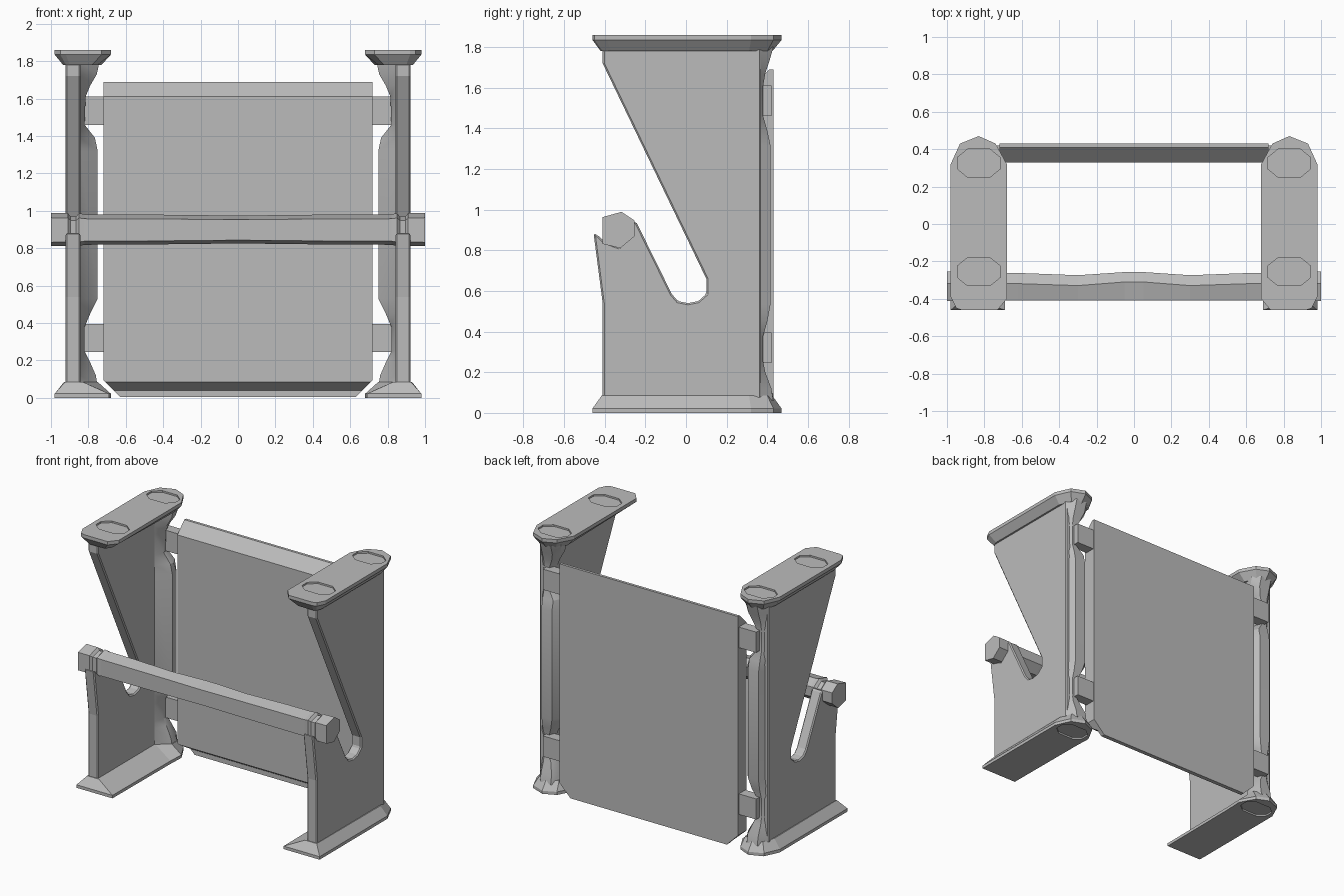
import bpy, bmesh, math

if bpy.data.objects.get("Cube"):
    bpy.data.objects.remove(bpy.data.objects["Cube"])

grey = bpy.data.materials.new("plain grey")
grey.use_nodes = True
tone = (0.5, 0.5, 0.5, 1)
grey.diffuse_color = tone
grey.node_tree.nodes["Principled BSDF"].inputs["Base Color"].default_value = tone


def finish(name, bm, smooth=0, bevel=0):
    bmesh.ops.recalc_face_normals(bm, faces=bm.faces)
    mesh = bpy.data.meshes.new(name)
    bm.to_mesh(mesh)
    bm.free()
    obj = bpy.data.objects.new(name, mesh)
    bpy.context.collection.objects.link(obj)
    mesh.materials.append(grey)
    if bevel:
        mod = obj.modifiers.new("worn edges", 'BEVEL')
        mod.width, mod.segments, mod.limit_method = bevel, 1, 'ANGLE'
    if smooth:
        bpy.ops.object.select_all(action='DESELECT')
        obj.select_set(True)
        bpy.context.view_layer.objects.active = obj
        bpy.ops.object.shade_smooth_by_angle(angle=math.radians(smooth))
    return obj


def loft(name, rings, **opts):
    """Skin a stack of equal-length rings and close both ends."""
    bm = bmesh.new()
    loops = [[bm.verts.new(p) for p in ring] for ring in rings]
    for a, b in zip(loops, loops[1:]):
        for i in range(len(a)):
            j = (i + 1) % len(a)
            bm.faces.new((a[i], a[j], b[j], b[i]))
    bm.faces.new(loops[0])
    bm.faces.new(loops[-1])
    return finish(name, bm, **opts)


def extrude_x(name, profile, x0, x1, **opts):
    return loft(name, [[(x, y, z) for y, z in profile] for x in (x0, x1)], **opts)


def recess(obj, spots, side, down=False):
    """Cut shallow elongated six-sided hollows into a cap or foot."""
    for y0, z in spots:
        ring = [(-.115, -.03), (-.06, -.075), (.06, -.075), (.115, -.03),
                (.115, .03), (.06, .075), (-.06, .075), (-.115, .03)]
        cutter = loft("recess_cutter", [[(side * .83 + x, y0 + y, z + h) for x, y in ring]
                                        for h in (-.012, .012)])
        cutter.hide_render = True
        cutter.hide_set(True)
        cutter.display_type = 'WIRE'
        mod = obj.modifiers.new("recess", 'BOOLEAN')
        mod.object, mod.operation, mod.solver = cutter, 'DIFFERENCE', 'EXACT'
        apply_and_drop(obj, mod, cutter)


def apply_and_drop(obj, mod, cutter):
    bpy.context.view_layer.update()
    baked = bpy.data.meshes.new_from_object(obj.evaluated_get(
        bpy.context.evaluated_depsgraph_get()))
    obj.modifiers.remove(mod)
    obj.data = baked
    bpy.data.objects.remove(cutter)


# Side wall outline (y, z): raked opening, open slot and bar cradle
wall = [(-.41, .07), (.37, .07), (.37, 1.8), (-.41, 1.8), (-.41, 1.72), (.10, .66),
        (.10, .585), (.06, .55), (.01, .54), (-.04, .55), (-.07, .585), (-.245, .94),
        (-.265, .94), (-.265, .87), (-.33, .815), (-.40, .84), (-.43, .87), (-.455, .885),
        (-.41, .54)]

# Pillar stations: height, inner x, back y, outer chamfer start y
pillar = [(.06, .75, .43, .36), (.12, .76, .42, .36), (.20, .795, .39, .35),
          (.25, .82, .38, .35), (.38, .82, .38, .35), (.45, .79, .40, .34),
          (.53, .75, .415, .32), (1.32, .75, .415, .32), (1.39, .765, .40, .34),
          (1.46, .82, .38, .35), (1.61, .815, .38, .35), (1.67, .79, .39, .35),
          (1.73, .755, .41, .36), (1.80, .74, .43, .36)]

# Plan outlines (x, y) shared by caps and feet, front first
cap_rim = [(.73, -.46), (.92, -.46), (.95, -.45), (.98, -.39), (.98, .32), (.93, .43), (.83, .47),
           (.74, .43), (.68, .32), (.68, -.40)]
cap_neck = [(.78, -.42), (.90, -.42), (.92, -.41), (.935, -.37), (.935, .31), (.90, .40),
            (.83, .425), (.77, .40), (.73, .32), (.75, -.38)]
foot_rim = [(.69, -.46), (.98, -.46), (.98, .32), (.93, .43), (.83, .47), (.74, .43), (.68, .32)]
foot_neck = [(.83, -.415), (.925, -.415), (.93, .31), (.90, .40), (.83, .425), (.75, .39),
             (.75, .31), (.83, .24)]
foot_rim.append((.685, .20))

for side, label in ((1, "left"), (-1, "right")):
    def plan(outline, z):
        return [(side * x, y, z) for x, y in outline]

    extrude_x(label + "_side_wall", wall, side * .842, side * .922, bevel=.008)

    rings = []
    for z, inner, back, chamfer in pillar:
        rings.append(plan([(.85, .22), (.922, .22), (.922, chamfer), (.875, back),
                           (max(.79, inner + .02), back), (inner, back - .05),
                           (inner, .315), (.842, .24)], z))
    loft(label + "_back_pillar", rings, smooth=25)

    cap = loft(label + "_top_cap", [plan(cap_neck, 1.78), plan(cap_rim, 1.835),
                                    plan(cap_rim, 1.86)])
    recess(cap, [(.325, 1.86), (-.255, 1.86)], side)
    foot = loft(label + "_foot", [plan(foot_rim, 0), plan(foot_rim, .022), plan(foot_neck, .085)])
    recess(foot, [(.325, 0)], side)

    # Hinge tabs joining the back panel to the pillar
    for part, z in (("lower", .245), ("upper", 1.46)):
        tab = [(.345, z), (.42, z), (.42, z + .15), (.345, z + .15)]
        extrude_x(f"{label}_{part}_hinge_tab", tab, side * .70, side * .86)

# Back panel: slanted top and bottom lips, with the lower corners clipped
lips = [(.33, .085), (.40, .04), (.40, .005), (.43, .005), (.43, 1.69), (.41, 1.69), (.33, 1.61)]
panel = extrude_x("back_panel", lips, -.72, .72)
bm = bmesh.new()
bm.from_mesh(panel.data)
for s in (-1, 1):
    cut = bmesh.ops.bisect_plane(bm, geom=bm.verts[:] + bm.edges[:] + bm.faces[:],
                                 plane_co=(s * .72, 0, .095), plane_no=(s, 0, -1),
                                 clear_outer=True)
    rim = [e for e in cut["geom_cut"] if isinstance(e, bmesh.types.BMEdge)]
    bmesh.ops.edgeloop_fill(bm, edges=rim)
bmesh.ops.recalc_face_normals(bm, faces=bm.faces)
bm.to_mesh(panel.data)
bm.free()

# Six-sided front bar with worn middle and a groove over each cradle: x, scale, ridge shift
hexagon = [(-.075, -.065), (-.075, .06), (.015, .085), (.075, .045), (.075, -.03), (.01, -.085)]
half = [(.05, .88, .01), (.30, .92, -.01), (.62, .95, 0), (.82, .96, 0), (.85, 1.03, 0),
        (.865, .82, 0), (.895, .82, 0), (.91, 1.03, 0), (1, 1.05, 0)]
stations = [(-x, s, r) for x, s, r in reversed(half)] + half
bar = []
for x, scale, ridge in stations:
    bar.append([(x, -.333 + y * scale + (ridge if y > 0 else 0) - (.075 * (1 - scale) if y < -.07 and
                 abs(x) < .83 else 0), .90 + z * scale) for y, z in hexagon])
loft("front_bar", bar)
